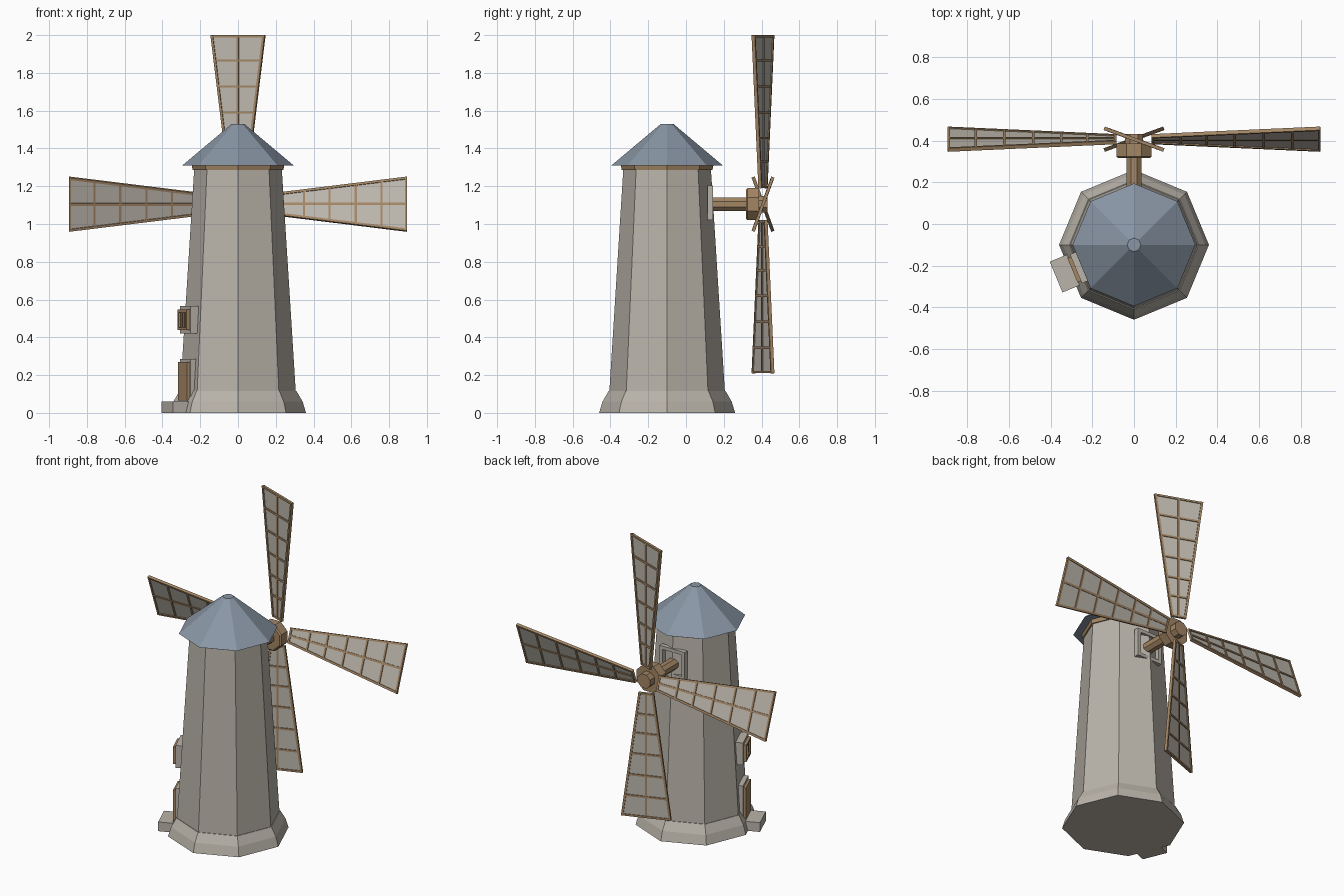
import bpy, bmesh, math
from mathutils import Matrix, Vector

if "Cube" in bpy.data.objects:
    bpy.data.objects.remove(bpy.data.objects["Cube"])


def material(name, color):
    m = bpy.data.materials.new(name)
    m.diffuse_color = (*color, 1)
    m.use_nodes = True
    m.node_tree.nodes["Principled BSDF"].inputs["Base Color"].default_value = m.diffuse_color
    return m


STONE = material("pale_stone", (0.49, 0.455, 0.40))
SAIL = material("sail_cloth", (0.51, 0.475, 0.42))
WOOD = material("warm_wood", (0.37, 0.24, 0.13))
DARK = material("dark_wood", (0.20, 0.125, 0.065))
SLATE = material("blue_slate", (0.25, 0.305, 0.375))


def finish(name, bm, mat, matrix=Matrix()):
    bmesh.ops.recalc_face_normals(bm, faces=bm.faces)
    me = bpy.data.meshes.new(name)
    bm.to_mesh(me)
    bm.free()
    me.materials.append(mat)
    ob = bpy.data.objects.new(name, me)
    ob.matrix_world = matrix
    bpy.context.collection.objects.link(ob)
    return ob


def lathe(name, profile, mat, matrix, sides=8, turn=0.0):
    """Stack of polygon rings (radius, height), capped at both ends."""
    bm = bmesh.new()
    rings = []
    for r, z in profile:
        rings.append([bm.verts.new((r * math.cos(turn + i * math.tau / sides),
                                    r * math.sin(turn + i * math.tau / sides), z))
                      for i in range(sides)])
    for a, b in zip(rings, rings[1:]):
        for i in range(sides):
            j = (i + 1) % sides
            bm.faces.new((a[i], a[j], b[j], b[i]))
    bm.faces.new(rings[0][::-1])
    bm.faces.new(rings[-1])
    return finish(name, bm, mat, matrix)


def add_box(bm, x, y, z):
    """Box given as three (low, high) ranges."""
    size = Matrix.Diagonal((x[1] - x[0], y[1] - y[0], z[1] - z[0], 1))
    mid = Matrix.Translation((sum(x) / 2, sum(y) / 2, sum(z) / 2))
    bmesh.ops.create_cube(bm, size=1, matrix=mid @ size)


def add_frame(bm, depth, half, z, t):
    """Rectangular frame of four bars facing local +x."""
    add_box(bm, depth, (-half, -half + t), z)
    add_box(bm, depth, (half - t, half), z)
    add_box(bm, depth, (-half + t, half - t), (z[0], z[0] + t))
    add_box(bm, depth, (-half + t, half - t), (z[1] - t, z[1]))


def add_bar(bm, p, q, width, thick):
    """Flat bar between two points of the local xy plane."""
    p, q = Vector((*p, 0)), Vector((*q, 0))
    d = q - p
    m = (Matrix.Translation((p + q) / 2)
         @ Matrix.Rotation(math.atan2(d.y, d.x), 4, 'Z')
         @ Matrix.Diagonal((d.length, width, thick, 1)))
    bmesh.ops.create_cube(bm, size=1, matrix=m)


# Tower, plinth, eave ring and roof
centre = Matrix.Translation((0, -0.1, 0))
lathe("plinth", [(0.36, 0), (0.342, 0.06), (0.31, 0.115)], STONE, centre)
lathe("tower", [(0.306, 0.11), (0.232, 1.29)], STONE, centre)
lathe("eave_ring", [(0.24, 1.285), (0.245, 1.312)], WOOD, centre)
lathe("roof", [(0.295, 1.31), (0.033, 1.53)], SLATE, centre)

# Door, window and step on the left wall
wall = centre @ Matrix.Rotation(math.radians(202.5), 4, 'Z')
bm = bmesh.new()
add_box(bm, (0.25, 0.302), (-0.075, 0.075), (0.06, 0.286))
finish("door_surround", bm, STONE, wall)
bm = bmesh.new()
add_box(bm, (0.28, 0.318), (-0.063, 0.063), (0.065, 0.27))
finish("door", bm, WOOD, wall)
bm = bmesh.new()
add_box(bm, (0.29, 0.405), (-0.08, 0.08), (0, 0.06))
finish("door_step", bm, STONE, wall)
bm = bmesh.new()
add_box(bm, (0.25, 0.302), (-0.075, 0.075), (0.42, 0.565))
finish("window_surround", bm, STONE, wall)
bm = bmesh.new()
add_frame(bm, (0.29, 0.32), 0.063, (0.438, 0.547), 0.015)
add_box(bm, (0.29, 0.318), (-0.006, 0.006), (0.45, 0.535))
finish("window_frame", bm, WOOD, wall)
bm = bmesh.new()
add_box(bm, (0.295, 0.309), (-0.05, 0.05), (0.45, 0.535))
finish("window_pane", bm, DARK, wall)

# Opening frame around the shaft
bm = bmesh.new()
add_frame(bm, (0.214, 0.243), 0.09, (1.022, 1.205), 0.022)
finish("shaft_opening_frame", bm, STONE,
       centre @ Matrix.Rotation(math.pi / 2, 4, 'Z'))

# Shaft, hub and hub cap, all pointing to the back
axle = Matrix.Translation((0, 0, 1.105)) @ Matrix.Rotation(-math.pi / 2, 4, 'X')
flat = math.pi / 8
lathe("shaft", [(0.038, 0.0), (0.038, 0.33)], WOOD, axle, turn=flat)
lathe("hub", [(0.083, 0.317), (0.092, 0.325), (0.092, 0.386)], WOOD, axle, turn=flat)
lathe("hub_cap", [(0.048, 0.38), (0.048, 0.432)], WOOD, axle, turn=flat)

# Four pitched sails
ROOT, TIP = 0.085, 0.895
pitch = math.radians(20)


def half_width(u):
    return 0.046 + (0.152 - 0.046) * (u - ROOT) / (TIP - ROOT)


for k in range(4):
    a = k * math.pi / 2
    along = Vector((math.cos(a), 0, math.sin(a)))
    across = (Vector((-math.sin(a), 0, math.cos(a))) * math.cos(pitch)
              + Vector((0, math.sin(pitch), 0)))
    normal = along.cross(across)
    m = Matrix((along, across, normal)).transposed().to_4x4()
    m.translation = (0, 0.4075, 1.105)

    # Cloth panel
    bm = bmesh.new()
    outline = [(ROOT, -half_width(ROOT)), (TIP, -half_width(TIP)),
               (TIP, half_width(TIP)), (ROOT, half_width(ROOT))]
    low = [bm.verts.new((u * 0.995, v * 0.95, -0.003)) for u, v in outline]
    high = [bm.verts.new((u * 0.995, v * 0.95, 0.003)) for u, v in outline]
    bm.faces.new(low[::-1])
    bm.faces.new(high)
    for i in range(4):
        j = (i + 1) % 4
        bm.faces.new((low[i], low[j], high[j], high[i]))
    finish("sail_cloth", bm, SAIL, m)

    # Wooden lattice
    bm = bmesh.new()
    inset = 0.006
    for s in (-1, 1):
        add_bar(bm, (ROOT, s * (half_width(ROOT) - inset)),
                (TIP, s * (half_width(TIP) - inset)), 0.013, 0.018)
    add_bar(bm, (ROOT, 0), (TIP, 0), 0.013, 0.015)
    for u in (ROOT + 0.006, 0.225, 0.35, 0.485, 0.623, 0.76, TIP - 0.006):
        w = half_width(u) - inset
        add_bar(bm, (u, -w), (u, w), 0.012, 0.016)
    finish("sail_lattice", bm, WOOD, m)
